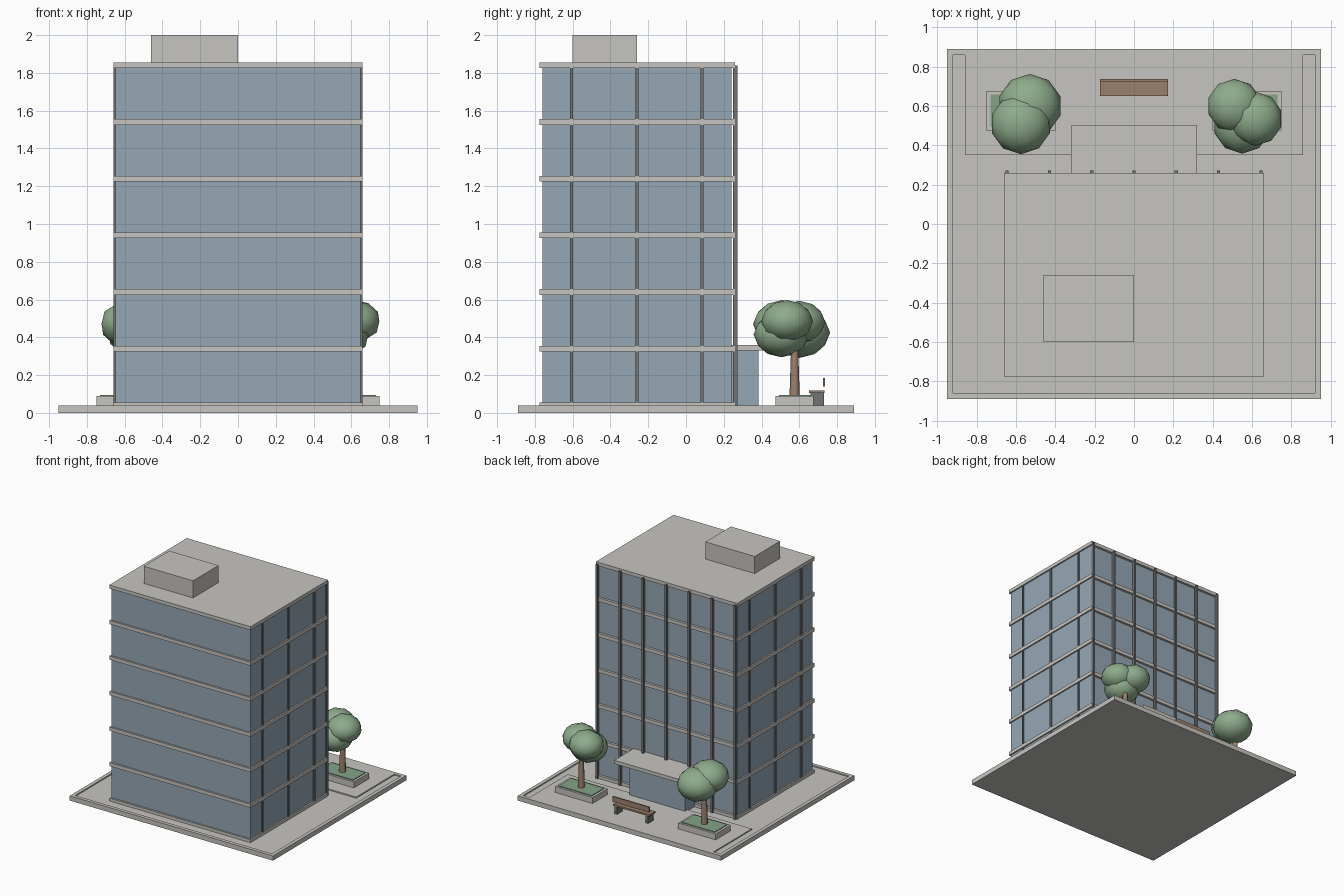
import bpy
import math

if "Cube" in bpy.data.objects:
    bpy.data.objects.remove(bpy.data.objects["Cube"])


def material(name, r, g, b):
    m = bpy.data.materials.new(name)
    m.use_nodes = True
    m.diffuse_color = (r, g, b, 1)
    m.node_tree.nodes["Principled BSDF"].inputs["Base Color"].default_value = (r, g, b, 1)
    return m


concrete = material("concrete", 0.57, 0.56, 0.53)
glass = material("blue glass", 0.30, 0.39, 0.46)
metal = material("dark metal", 0.17, 0.17, 0.175)
leaf = material("leaf green", 0.27, 0.41, 0.26)
grass = material("grass green", 0.23, 0.37, 0.24)
wood = material("brown wood", 0.33, 0.22, 0.15)


def finish(name, mat):
    ob = bpy.context.object
    ob.name = name
    ob.data.materials.append(mat)
    return ob


def box(name, mat, x, y, z):
    """Box from (min, max) ranges along each axis."""
    spans = (x, y, z)
    bpy.ops.mesh.primitive_cube_add(size=1, location=[(a + b) / 2 for a, b in spans])
    ob = finish(name, mat)
    ob.scale = [b - a for a, b in spans]
    return ob


def around(c, half):
    return (c - half, c + half)


# Ground slab with raised kerb and entrance plaza
TOP = 0.04
box("ground_slab", concrete, (-0.95, 0.95), (-0.89, 0.89), (0, 0.03))
for side in (-1, 1):
    box("side_kerb", concrete, around(side * 0.935, 0.015), (-0.89, 0.89), (0.03, TOP))
    box("end_kerb", concrete, (-0.92, 0.92), around(side * 0.875, 0.015), (0.03, TOP))
box("plaza", concrete, (-0.86, 0.86), (0.35, 0.86), (0.03, TOP))

# Tower: glass core and floor slabs
box("glass_core", glass, (-0.648, 0.648), (-0.76, 0.24), (0.03, 1.83))
for i in range(7):
    z = 0.025 + 0.3 * i
    box("floor_slab", concrete, (-0.66, 0.66), (-0.775, 0.26), (z, z + 0.03))
box("roof_room", concrete, (-0.46, 0), (-0.6, -0.26), (1.855, 2))

# Mullions on the back face and on both sides
for i in range(-3, 4):
    box("back_mullion", metal, around(i * 0.215, 0.008), (0.25, 0.273), (0.03, 1.84))
for side in (-1, 1):
    for y in (-0.605, -0.26, 0.085):
        box("side_mullion", metal, around(side * 0.65, 0.008), around(y, 0.008), (0.03, 1.83))

# Entrance lobby and canopy
box("lobby", glass, (-0.26, 0.26), (0.24, 0.385), (0.03, 0.33))
box("canopy", concrete, (-0.32, 0.32), (0.24, 0.5), (0.33, 0.36))

# Planters, trunks and foliage: blobs are x, y, z, radius
blobs = {
    -1: [(-0.53, 0.6, 0.425, 0.163), (-0.575, 0.51, 0.47, 0.155)],
    1: [(0.51, 0.6, 0.48, 0.138), (0.618, 0.535, 0.485, 0.137), (0.55, 0.505, 0.415, 0.147)],
}
for side, crown in blobs.items():
    cx, cy = side * 0.575, 0.575
    box("planter", concrete, around(cx, 0.175), around(cy, 0.1), (TOP, 0.09))
    box("planter_grass", grass, around(cx, 0.155), around(cy, 0.083), (0.09, 0.096))
    bpy.ops.mesh.primitive_cone_add(vertices=8, radius1=0.027, radius2=0.018,
                                    depth=0.28, location=(cx, cy, 0.23))
    finish("tree_trunk", wood)
    bpy.ops.object.shade_smooth_by_angle(angle=math.radians(50))
    for x, y, z, r in crown:
        bpy.ops.mesh.primitive_ico_sphere_add(subdivisions=2, radius=r, location=(x, y, z))
        finish("tree_foliage", leaf).scale.z = 0.82
        bpy.ops.object.shade_smooth()

# Bench
box("bench_seat", wood, (-0.172, 0.172), (0.652, 0.732), (0.104, 0.118))
box("bench_back", wood, (-0.172, 0.172), (0.725, 0.737), (0.14, 0.185))
for side in (-1, 1):
    box("bench_leg", metal, around(side * 0.145, 0.012), (0.66, 0.73), (TOP, 0.104))
